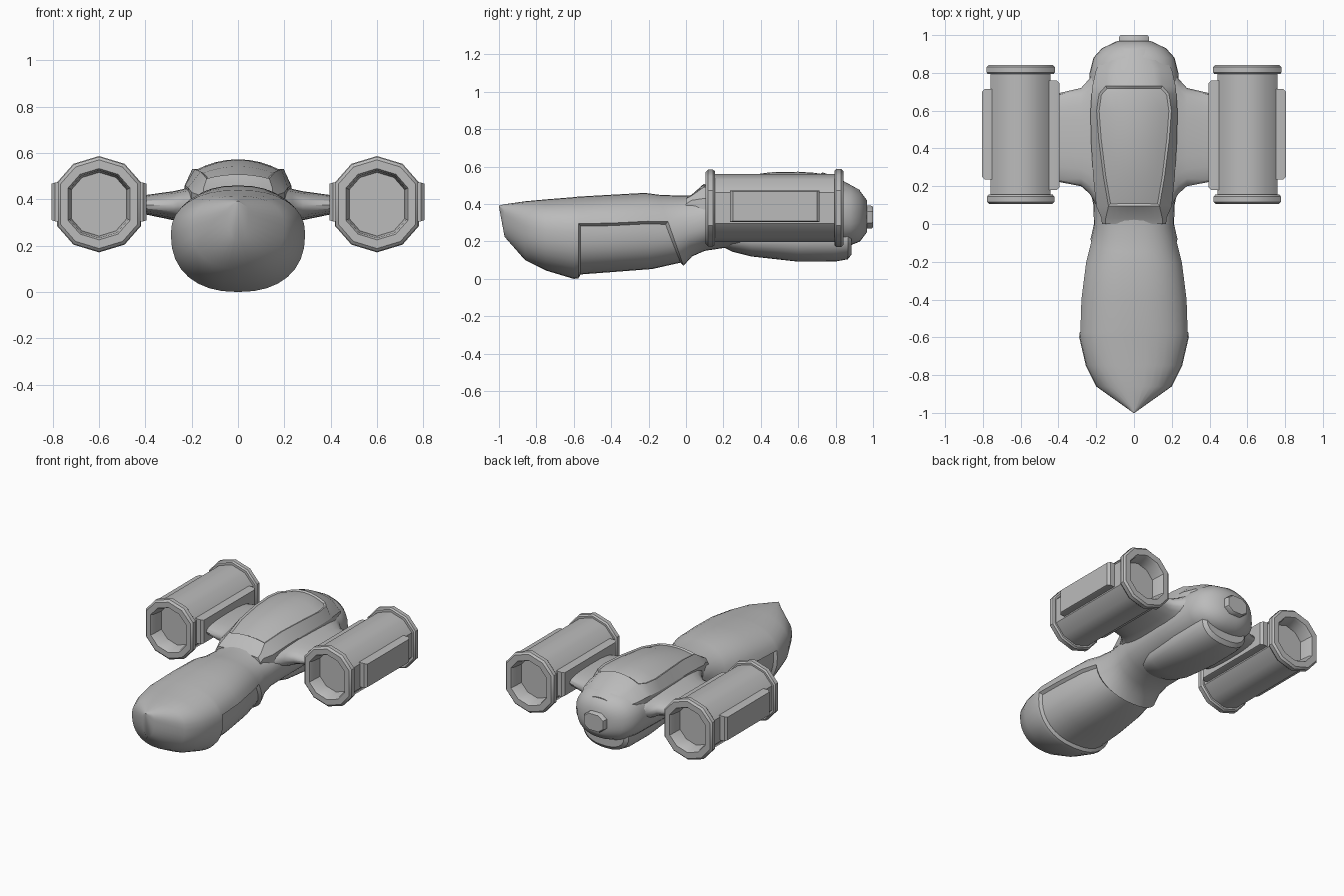
import bpy, bmesh, math

if "Cube" in bpy.data.objects:
    bpy.data.objects.remove(bpy.data.objects["Cube"])

grey = bpy.data.materials.new("hull_grey")
grey.diffuse_color = (0.5, 0.5, 0.5, 1)
grey.use_nodes = True
grey.node_tree.nodes["Principled BSDF"].inputs["Base Color"].default_value = grey.diffuse_color


def finish(name, bm, angle=38, mirror=False):
    bmesh.ops.recalc_face_normals(bm, faces=bm.faces[:])
    me = bpy.data.meshes.new(name)
    bm.to_mesh(me)
    bm.free()
    ob = bpy.data.objects.new(name, me)
    bpy.context.collection.objects.link(ob)
    me.materials.append(grey)
    if mirror:
        ob.modifiers.new("mirror", 'MIRROR').use_mirror_merge = False
    bpy.ops.object.select_all(action='DESELECT')
    ob.select_set(True)
    bpy.context.view_layer.objects.active = ob
    bpy.ops.object.shade_smooth_by_angle(angle=math.radians(angle))
    return ob


def loft(rings, bm=None):
    """Skin closed rings, cap both ends; returns bm and a face grid."""
    bm = bm or bmesh.new()
    vs = [[bm.verts.new(p) for p in r] for r in rings]
    n = len(rings[0])
    grid = [[bm.faces.new((a[i], a[(i + 1) % n], b[(i + 1) % n], b[i]))
             for i in range(n)] for a, b in zip(vs, vs[1:])]
    bm.faces.new(vs[0])
    bm.faces.new(vs[-1])
    return bm, grid


def inset(bm, faces, thickness, depth):
    bmesh.ops.recalc_face_normals(bm, faces=bm.faces[:])
    bmesh.ops.inset_region(bm, faces=faces, thickness=thickness, depth=depth,
                           use_even_offset=True)


def spow(v, e):
    return math.copysign(abs(v) ** e, v)


def section(y, hw, zm, zt, zb, skew=0, n=32, p=2.3, turn=0.0):
    """Rounded hull section, separate heights above and below its waist."""
    ring = []
    for i in range(n):
        a = 2 * math.pi * (i + turn) / n
        s = spow(math.sin(a), 2 / p)
        z = zm + s * ((zt - zm) if s > 0 else (zm - zb))
        ring.append((hw * spow(math.cos(a), 2 / p), y + skew * (z - zm), z))
    return ring


# Main hull: beaked nose, narrow neck, rounded tail
hull = [(-1, .003, .39, .392, .386), (-.97, .045, .34, .399, .225),
        (-.86, .2, .28, .415, .1), (-.75, .255, .26, .425, .045),
        (-.6, .29, .25, .437, 0), (-.575, .289, .25, .44, .003),
        (-.4, .283, .25, .45, .016), (-.2, .258, .26, .46, .033, -.1),
        (-.08, .23, .26, .45, .07, -.35), (0, .212, .28, .445, .12, -.2),
        (.1, .215, .31, .45, .15), (.2, .235, .33, .48, .165),
        (.5, .245, .34, .5, .17), (.8, .235, .34, .51, .17),
        (.88, .215, .33, .5, .18), (.93, .17, .33, .47, .2),
        (.968, .09, .33, .42, .25)]
bm, grid = loft([section(*s) for s in hull])
# Sunken lower panel behind the nose
panel = [grid[j][i] for j in range(5, 8) for i in list(range(15, 32)) + [0]]
inset(bm, panel, .012, -.02)
finish("hull", bm)

# Belly pod
pod = [(.18, .09, .21, .25, .18), (.25, .145, .22, .28, .145),
       (.35, .172, .22, .28, .12), (.6, .182, .22, .28, .092),
       (.8, .18, .22, .28, .093), (.865, .172, .22, .28, .105),
       (.885, .15, .22, .27, .13)]
bm, _ = loft([section(*s) for s in pod])
finish("belly_pod", bm)


# Canopy with flat frame and recessed glass
def canopy_ring(y, bw, bz, sw, sz, top):
    ring = [(bw, y, .36), (bw, y, bz)]
    for i in range(9):
        t = 1 - i / 4
        ring.append((sw * t, y, sz + (top - sz) * (1 - t * t)))
    return ring + [(-bw, y, bz), (-bw, y, .36)]


canopy = [(0, .17, .4, .15, .43, .438), (.03, .172, .42, .15, .445, .45),
          (.095, .2, .43, .135, .49, .508), (.25, .216, .45, .162, .52, .552),
          (.45, .228, .46, .187, .53, .58), (.6, .23, .46, .198, .53, .583),
          (.69, .224, .46, .185, .53, .577), (.73, .22, .46, .15, .53, .57),
          (.82, .2, .45, .14, .505, .535), (.93, .12, .42, .08, .455, .475)]
bm, grid = loft([canopy_ring(*s) for s in canopy])
inset(bm, [grid[j][i] for j in range(2, 7) for i in range(2, 10)], .01, -.01)
finish("canopy", bm, 25)

# Tail cap
bm, _ = loft([section(y, r * .08, .33, .33 + r * .062, .33 - r * .062,
                      n=8, p=2.6, turn=.5)
              for y, r in ((.94, 1.05), (.99, 1.05), (1.0, .95))])
finish("tail_cap", bm)


# Stub wings: x, front, back, bottom, top
def wing_ring(x, y0, y1, z0, z1, n=20):
    ring = []
    for i in range(n):
        a = 2 * math.pi * i / n
        ring.append((x, (y0 + y1) / 2 + (y1 - y0) / 2 * spow(math.cos(a), .8),
                     (z0 + z1) / 2 + (z1 - z0) / 2 * spow(math.sin(a), .8)))
    return ring


wing = [(.14, .06, .88, .24, .48), (.2, .1, .83, .28, .455),
        (.235, .16, .77, .295, .445), (.28, .2, .72, .31, .435),
        (.41, .225, .69, .337, .417)]
bm, _ = loft([wing_ring(*s) for s in wing])
finish("stub_wings", bm, mirror=True)

# Engines: ten-sided drums with flanges and recessed ends
half = [90, 57, 27, -27, -57]
angles = [math.radians(a) for a in half + [a - 180 for a in half]]


def engine_ring(y, s):
    return [(.6 + .203 * s * math.cos(a), y, .379 + .208 * s * math.sin(a))
            for a in angles]


drum = [(.2, .66), (.12, .7), (.105, .74), (.105, .92), (.117, .985),
        (.145, .985), (.155, .94), (.155, .88), (.793, .88), (.793, .96),
        (.803, 1), (.83, 1), (.842, .94), (.842, .74), (.827, .7), (.75, .66)]
bm, _ = loft([engine_ring(*s) for s in drum])
finish("engines", bm, 35, mirror=True)

# Tapered side plates on both flanks of each engine
bm = bmesh.new()
for side, y0, y1 in ((1, .235, .715), (-1, .18, .76)):
    loft([[(.6 + side * dx, y, z) for y, z in
           ((y0 + c, .305 + c / 3), (y1 - c, .305 + c / 3),
            (y1 - c, .472 - c / 3), (y0 + c, .472 - c / 3))]
          for dx, c in ((.14, 0), (.19, 0), (.205, .015))], bm)
finish("engine_side_plates", bm, 30, mirror=True)
